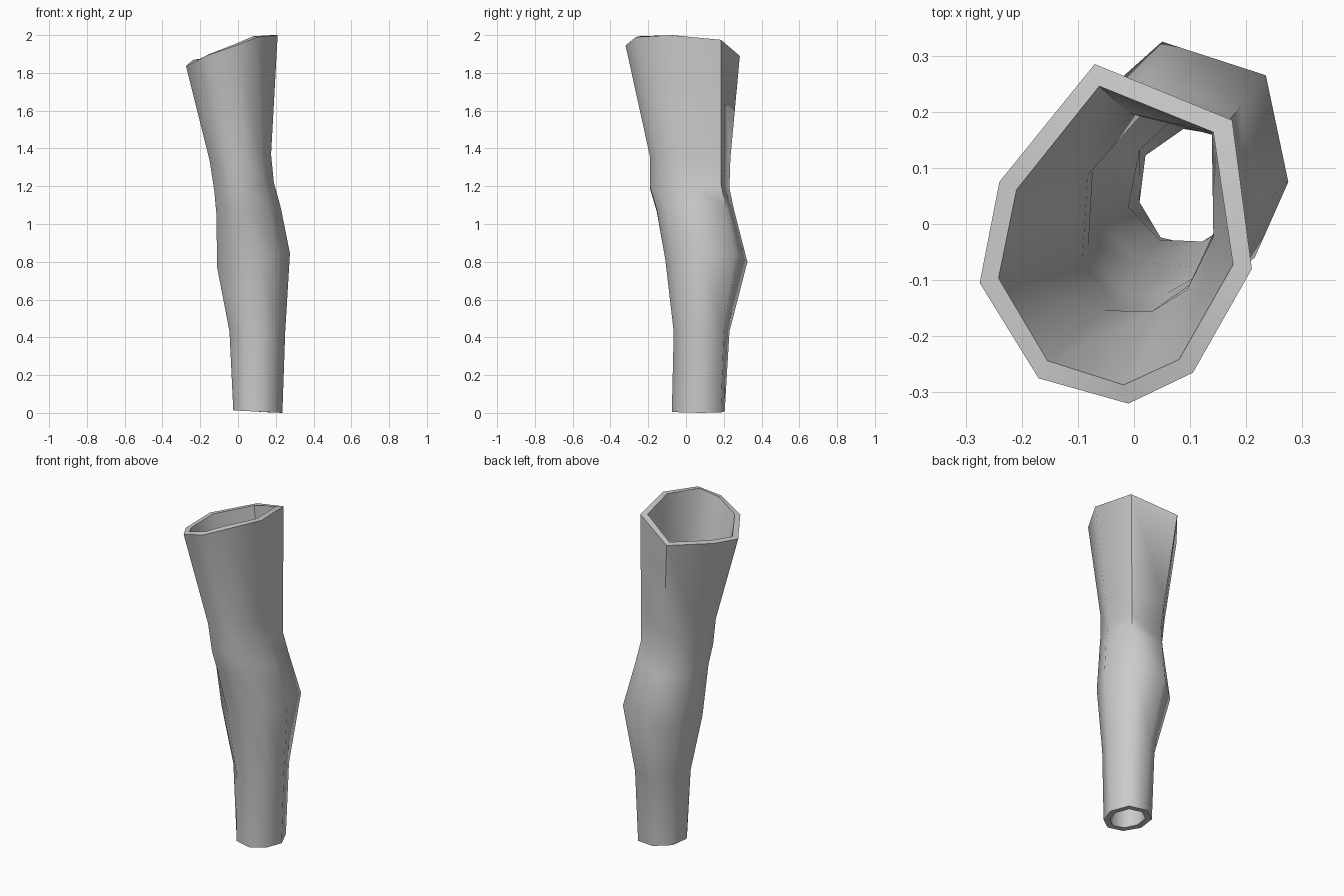
import bpy, bmesh, math

# Eight-sided outlines, bottom to top: (height, tilt along x, [(x, y) ...]), starting at the back
RINGS = [
    (0.012, -0.05, [(.08, .205), (.19, .185), (.235, .08), (.20, -.02),
                    (.125, -.075), (.03, -.055), (-.025, .03), (-.01, .14)]),
    (0.43, 0.0, [(.07, .23), (.20, .20), (.25, .08), (.21, -.02),
                 (.13, -.065), (.03, -.06), (-.045, .02), (-.02, .15)]),
    (0.79, 0.2, [(.05, .325), (.235, .265), (.275, .075), (.215, -.06),
                 (.12, -.11), (.0, -.10), (-.11, .0), (-.09, .20)]),
    (1.07, 0.1, [(.015, .255), (.19, .21), (.225, .03), (.165, -.10),
                 (.07, -.155), (-.03, -.155), (-.115, -.05), (-.105, .125)]),
    (1.19, 0.15, [(.0, .23), (.17, .185), (.19, .01), (.14, -.12),
                  (.05, -.19), (-.04, -.19), (-.125, -.08), (-.115, .10)]),
    (1.35, 0.1, [(-.02, .235), (.17, .185), (.175, -.03), (.12, -.14),
                 (.04, -.19), (-.07, -.185), (-.15, -.07), (-.135, .10)]),
    (0.0, 0.0, [(-.07, .285), (.175, .185), (.21, -.08), (.105, -.265),
                (-.01, -.32), (-.17, -.275), (-.275, -.105), (-.24, .075)]),
]
TOP_Z = [1.89, 1.975, 2.0, 1.99, 1.945, 1.89, 1.836, 1.868]

# Outer skin of the bent leg tube
bm = bmesh.new()
rows = []
for i, (z, tilt, pts) in enumerate(RINGS):
    top = i == len(RINGS) - 1
    rows.append([bm.verts.new((x, y, TOP_Z[j] if top else z + tilt * x))
                 for j, (x, y) in enumerate(pts)])
for lo, hi in zip(rows, rows[1:]):
    for j in range(8):
        k = (j + 1) % 8
        bm.faces.new((lo[j], hi[j], hi[k], lo[k]))
mesh = bpy.data.meshes.new("leg_sleeve")
bm.to_mesh(mesh)
bm.free()
leg = bpy.data.objects.new("leg_sleeve", mesh)
bpy.context.collection.objects.link(leg)
bpy.context.view_layer.objects.active = leg
leg.select_set(True)

# Wall thickness, open at both ends
mod = leg.modifiers.new("wall", 'SOLIDIFY')
mod.thickness = 0.033
mod.offset = -1
mod.use_even_offset = True
bpy.ops.object.modifier_apply(modifier=mod.name)
for v in leg.data.vertices:
    v.co.z = min(max(v.co.z, 0.0), 2.0)

# Smooth walls with crisp rims
bpy.ops.object.shade_smooth_by_angle(angle=math.radians(65))
